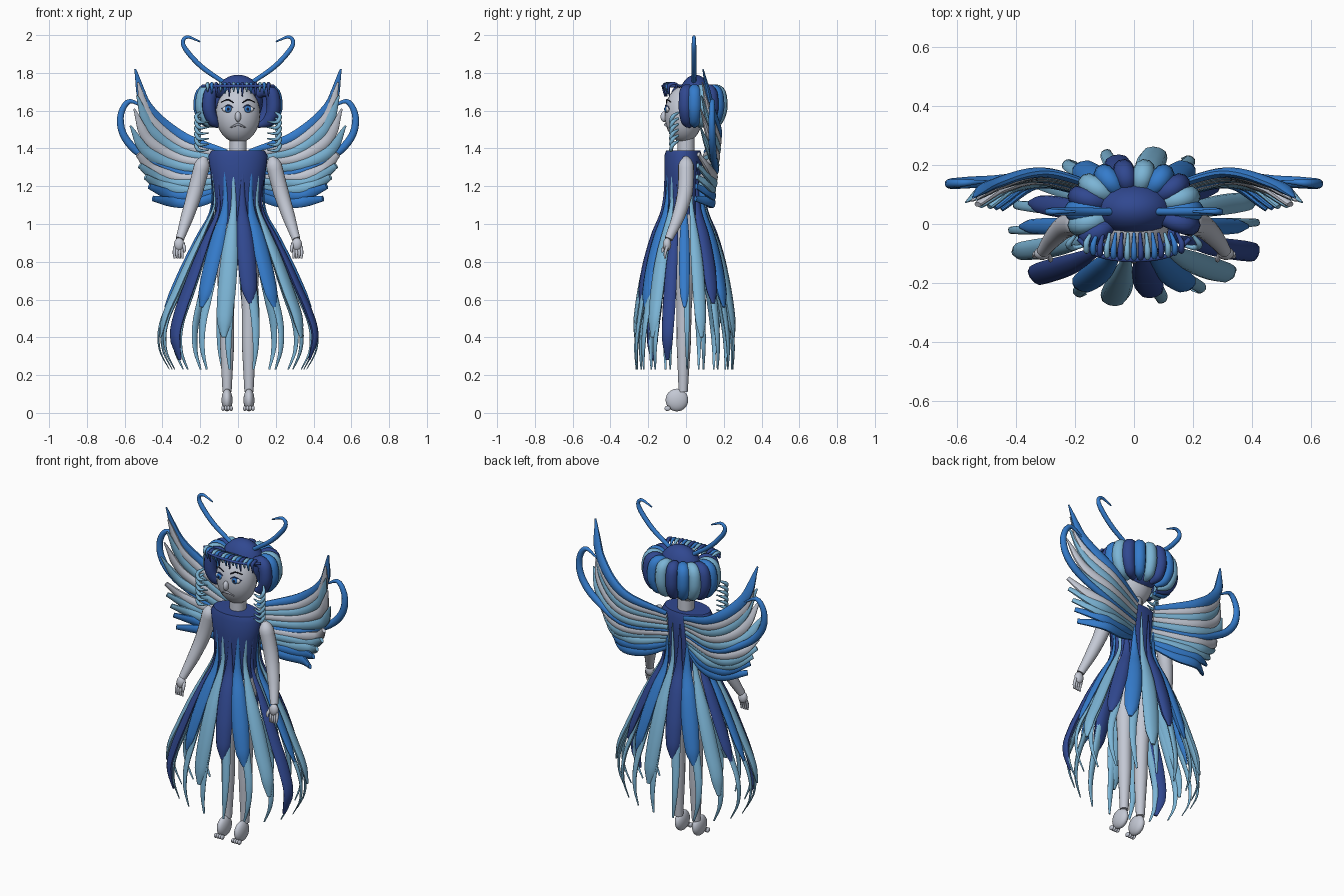
import bpy, bmesh, math
from mathutils import Vector, Matrix

cube = bpy.data.objects.get("Cube")
if cube:
    bpy.data.objects.remove(cube, do_unlink=True)


def material(name, red, green, blue):
    mat = bpy.data.materials.new(name)
    mat.use_nodes = True
    color = (red, green, blue, 1)
    mat.diffuse_color = color
    mat.node_tree.nodes["Principled BSDF"].inputs["Base Color"].default_value = color
    return mat


NAVY = material("navy", .03, .065, .28)
BLUE = material("mid_blue", .035, .2, .6)
LIGHT = material("light_blue", .2, .46, .67)
SKIN = material("pale_grey", .55, .58, .66)
WHITE = material("eye_white", .8, .82, .88)
BLACK = material("brow_black", .01, .012, .03)
LIP = material("lip_grey", .3, .32, .38)
PALETTE = {"D": NAVY, "B": BLUE, "L": LIGHT, "S": SKIN}


def finish(name, bm, mat):
    bmesh.ops.recalc_face_normals(bm, faces=bm.faces)
    mesh = bpy.data.meshes.new(name)
    bm.to_mesh(mesh)
    bm.free()
    mesh.materials.append(mat)
    obj = bpy.data.objects.new(name, mesh)
    bpy.context.collection.objects.link(obj)
    bpy.ops.object.select_all(action="DESELECT")
    obj.select_set(True)
    bpy.context.view_layer.objects.active = obj
    bpy.ops.object.shade_smooth_by_angle(angle=math.radians(50))


def ellipsoid(name, center, radii, mat):
    bm = bmesh.new()
    bmesh.ops.create_uvsphere(bm, u_segments=24, v_segments=16, radius=1)
    bmesh.ops.transform(bm, matrix=Matrix.Translation(center) @ Matrix.Diagonal((*radii, 1)), verts=bm.verts)
    finish(name, bm, mat)


def spline(values, t):
    """Catmull-Rom sample of a list of vectors, t from 0 to 1"""
    last = len(values) - 1
    i = min(int(t * last), last - 1)
    u = t * last - i
    b, c = values[i], values[i + 1]
    a = values[i - 1] if i else b * 2 - c
    d = values[i + 2] if i + 2 <= last else c * 2 - b
    return (b * 2 + (c - a) * u + (a * 2 - b * 5 + c * 4 - d) * u * u
            + (b * 3 - a - c * 3 + d) * u ** 3) / 2


def strand(name, points, radii, mat, side=(0, 1, 0), flat=1, steps=20, sides=10):
    """Tapered tube; flat scales its thickness across the side direction"""
    pts = [Vector(p) for p in points]
    bm = bmesh.new()
    rings = []
    for k in range(steps + 1):
        t = k / steps
        tangent = (spline(pts, min(t + .01, 1)) - spline(pts, max(t - .01, 0))).normalized()
        normal = tangent.cross(Vector(side)).normalized()
        across = normal.cross(tangent)
        f = t * (len(radii) - 1)
        i = min(int(f), len(radii) - 2)
        radius = radii[i] + (radii[i + 1] - radii[i]) * (f - i)
        center = spline(pts, t)
        rings.append([bm.verts.new(center + across * math.cos(a) * radius + normal * math.sin(a) * radius * flat)
                      for a in (math.tau * j / sides for j in range(sides))])
    for lower, upper in zip(rings, rings[1:]):
        for j in range(sides):
            n = (j + 1) % sides
            bm.faces.new((lower[j], lower[n], upper[n], upper[j]))
    bm.faces.new(rings[0])
    bm.faces.new(rings[-1])
    finish(name, bm, mat)


# Bodice and neck
bm = bmesh.new()
rings = []
for z, rx, ry in [(1.0, .11, .085), (1.1, .125, .095), (1.25, .142, .1), (1.36, .158, .1), (1.39, .14, .09)]:
    rings.append([bm.verts.new((rx * math.cos(a), ry * math.sin(a) - .015, z))
                  for a in (math.tau * j / 32 for j in range(32))])
for low, high in zip(rings, rings[1:]):
    for j in range(32):
        bm.faces.new((low[j - 1], low[j], high[j], high[j - 1]))
bm.faces.new(rings[0])
bm.faces.new(rings[-1])
finish("bodice", bm, NAVY)
strand("neck", [(0, 0, 1.36), (0, 0, 1.5)], [.046, .046], SKIN, sides=20, steps=4)

# Head and hair cap
ellipsoid("head", (0, -.012, 1.58), (.118, .102, .15), SKIN)
ellipsoid("hair_cap", (0, .05, 1.65), (.132, .092, .14), NAVY)

# Face
ellipsoid("nose", (0, -.115, 1.568), (.016, .02, .028), SKIN)
strand("mouth", [(-.04, -.096, 1.51), (0, -.108, 1.526), (.04, -.096, 1.51)], [.003, .008, .003], LIP)
for s, tag in ((1, "left"), (-1, "right")):
    ellipsoid(tag + "_eye_white", (s * .052, -.097, 1.608), (.031, .012, .018), WHITE)
    ellipsoid(tag + "_iris", (s * .052, -.105, 1.608), (.018, .009, .018), BLUE)
    ellipsoid(tag + "_pupil", (s * .052, -.111, 1.608), (.008, .005, .009), BLACK)
    strand(tag + "_eyelid", [(s * .02, -.106, 1.612), (s * .052, -.106, 1.629), (s * .087, -.088, 1.61)],
           [.002, .004, .002], NAVY)
    strand(tag + "_eyebrow", [(s * .022, -.104, 1.642), (s * .055, -.1, 1.658), (s * .09, -.08, 1.645)],
           [.003, .004, .002], BLACK)

# Bulging hair locks round the back and sides, tucked under the cap
for k in range(3, 16):
    angle = math.radians(280 + 20 * k)
    c, s = math.cos(angle), math.sin(angle)
    path = [(r * c, .045 + r * .7 * s, z)
            for r, z in ((.08, 1.67), (.145, 1.705), (.19, 1.69), (.2, 1.61), (.17, 1.545), (.11, 1.52))]
    strand("hair_lock", path, [.02, .034, .037, .037, .031, .012], PALETTE["DBL"[k % 3]], side=(-s, c, 0))

# Fringe with a thin band and small curls beside the face
strand("hair_band", [(-.19, -.05, 1.73), (-.12, -.105, 1.73), (0, -.122, 1.73), (.12, -.105, 1.73), (.19, -.05, 1.73)],
       [.008, .008], NAVY)
for k in range(15):
    x = -.161 + .023 * k
    drop = .03 + .012 * (k % 3)
    y = -.118 + x * x
    strand("fringe_curl", [(x * .9, -.03, 1.725), (x, y + .03, 1.742), (x, y, 1.73), (x, y + .005, 1.73 - drop)],
           [.005, .01, .01, .003], PALETTE["LBD"[k % 3]], side=(1, 0, 0), steps=12, sides=8)
for s in (1, -1):
    for k in range(6):
        z = 1.57 - .03 * k
        strand("side_curl", [(s * .2, -.04, z + .02), (s * .222, -.07, z),
                             (s * .205, -.08, z - .03), (s * .155, -.07, z - .028)],
               [.006, .011, .01, .003], LIGHT, steps=12, sides=8)

# Antennae
for s, tag in ((1, "left"), (-1, "right")):
    strand(tag + "_antenna", [(s * x, .042, z) for x, z in
           ((.06, 1.74), (.19, 1.83), (.27, 1.915), (.292, 1.965), (.265, 1.99), (.2, 1.965))],
           [.012, .014, .014, .011, .009, .004], BLUE, steps=28)

# Arms, hands, legs and feet
for s, tag in ((1, "left"), (-1, "right")):
    strand(tag + "_arm", [(s * .175, 0, 1.355), (s * .19, 0, 1.31), (s * .227, -.005, 1.17),
                          (s * .268, -.04, 1.04), (s * .308, -.092, .92)],
           [.014, .042, .041, .034, .022], SKIN, sides=16)
    ellipsoid(tag + "_palm", (s * .312, -.1, .892), (.027, .022, .035), SKIN)
    for k in range(4):
        x = .293 + .014 * k
        strand(tag + "_finger", [(s * x, -.1, .88), (s * (x + .003), -.11, .845), (s * x, -.112, .818)],
               [.009, .008, .005], SKIN, steps=6, sides=8)
    strand(tag + "_thumb", [(s * .292, -.1, .9), (s * .283, -.12, .87), (s * .285, -.125, .85)],
           [.009, .009, .005], SKIN, steps=6, sides=8)
    strand(tag + "_leg", [(s * .06, 0, 1.05), (s * .062, -.005, .8), (s * .06, -.01, .55),
                          (s * .058, -.012, .35), (s * .058, -.015, .11)],
           [.055, .052, .04, .037, .024], SKIN, sides=16)
    ellipsoid(tag + "_foot", (s * .058, -.048, .068), (.029, .06, .06), SKIN)
    for k in range(4):
        ellipsoid(tag + "_toe", (s * (.036 + .0145 * k), -.098, .024), (.009, .016, .014), SKIN)

# Skirt outline: height, half width, half depth
OUTLINE = [(1.33, .15, .104), (1.2, .138, .103), (1.08, .132, .108), (.95, .2, .152), (.8, .275, .195),
           (.65, .345, .225), (.5, .415, .25), (.36, .445, .27), (.23, .375, .265)]


def petal(name, degrees, top, tip, inset, widths, mat):
    """Hanging petal that follows the skirt outline; petals at the sides are narrower"""
    a = math.radians(degrees)
    c, s = math.cos(a), math.sin(a)
    profile = [Vector(p) for p in OUTLINE]
    path = []
    for k in range(9):
        want = top + (tip - top) * k / 8
        i = next((n for n in range(1, 8) if profile[n].x <= want), 8)
        high, low = profile[i - 1], profile[i]
        p = high.lerp(low, (high.x - want) / (high.x - low.x))
        path.append((p.y * c * inset, p.z * s * inset - .008, want))
    slim = .58 + .42 * abs(s)
    strand(name, path, [w * slim for w in widths], mat, side=(-s, c, 0), flat=.55, steps=32)


# Wide petals, each rising into a spike on the bodice, with a slim trailing tip below
TIPS = {"D": .58, "B": .56, "L": .4}
for k in range(18):
    key = "DBL"[k % 3]
    tip = .28 if k in (3, 15) else TIPS[key]
    petal("skirt_petal", 280 + 20 * k, 1.33, tip, 1,
          [.003, .007, .011, .015, .022, .033, .042, .047, .049, .049, .046, .04, .012], PALETTE[key])
    petal("trailing_tip", 283 + 20 * k, .95, .23, .97, [.006, .022, .028, .026, .022, .016, .006], LIGHT)

# Wing feathers, from the top one down: colour, then x and z along each
FEATHERS = [
    ("B", [(.06, 1.38), (.3, 1.465), (.48, 1.62), (.545, 1.82)]),
    ("S", [(.06, 1.36), (.3, 1.425), (.47, 1.56), (.53, 1.75)]),
    ("L", [(.06, 1.34), (.3, 1.385), (.46, 1.5), (.535, 1.68)]),
    ("S", [(.06, 1.32), (.3, 1.345), (.47, 1.44), (.55, 1.61)]),
    ("L", [(.06, 1.29), (.3, 1.305), (.48, 1.38), (.57, 1.52)]),
    ("B", [(.06, 1.27), (.3, 1.27), (.5, 1.36), (.6, 1.46), (.622, 1.57), (.575, 1.65), (.49, 1.61)]),
    ("S", [(.06, 1.25), (.3, 1.245), (.45, 1.29), (.53, 1.37)]),
    ("L", [(.06, 1.23), (.3, 1.215), (.42, 1.24), (.52, 1.31)]),
    ("L", [(.06, 1.21), (.25, 1.18), (.4, 1.2), (.49, 1.25)]),
    ("B", [(.06, 1.19), (.2, 1.155), (.35, 1.155), (.47, 1.2)]),
    ("B", [(.06, 1.17), (.2, 1.12), (.33, 1.115), (.45, 1.135)]),
]
for s, tag in ((1, "left"), (-1, "right")):
    for row, (key, line) in enumerate(FEATHERS):
        curl = len(line) > 4
        peak = .175 - .004 * row
        end = line[-1][0]
        path = []
        for x, z in line:
            forward = max(x - .33, 0) / (end - .33)
            bend = .01 * forward if curl else .085 * forward ** 2
            path.append((s * x, peak - bend - max(.33 - x, 0) ** 2, z))
        blunt = .009 if row > 5 else .003
        widths = [.009, .017, .02, .018, .014, .003] if curl else [.009, .015, .018, .018, .015, blunt]
        strand(tag + "_wing_feather", path, widths, PALETTE[key], side=(0, 1, 0),
               flat=1.1 if curl else 1.7, steps=26)
